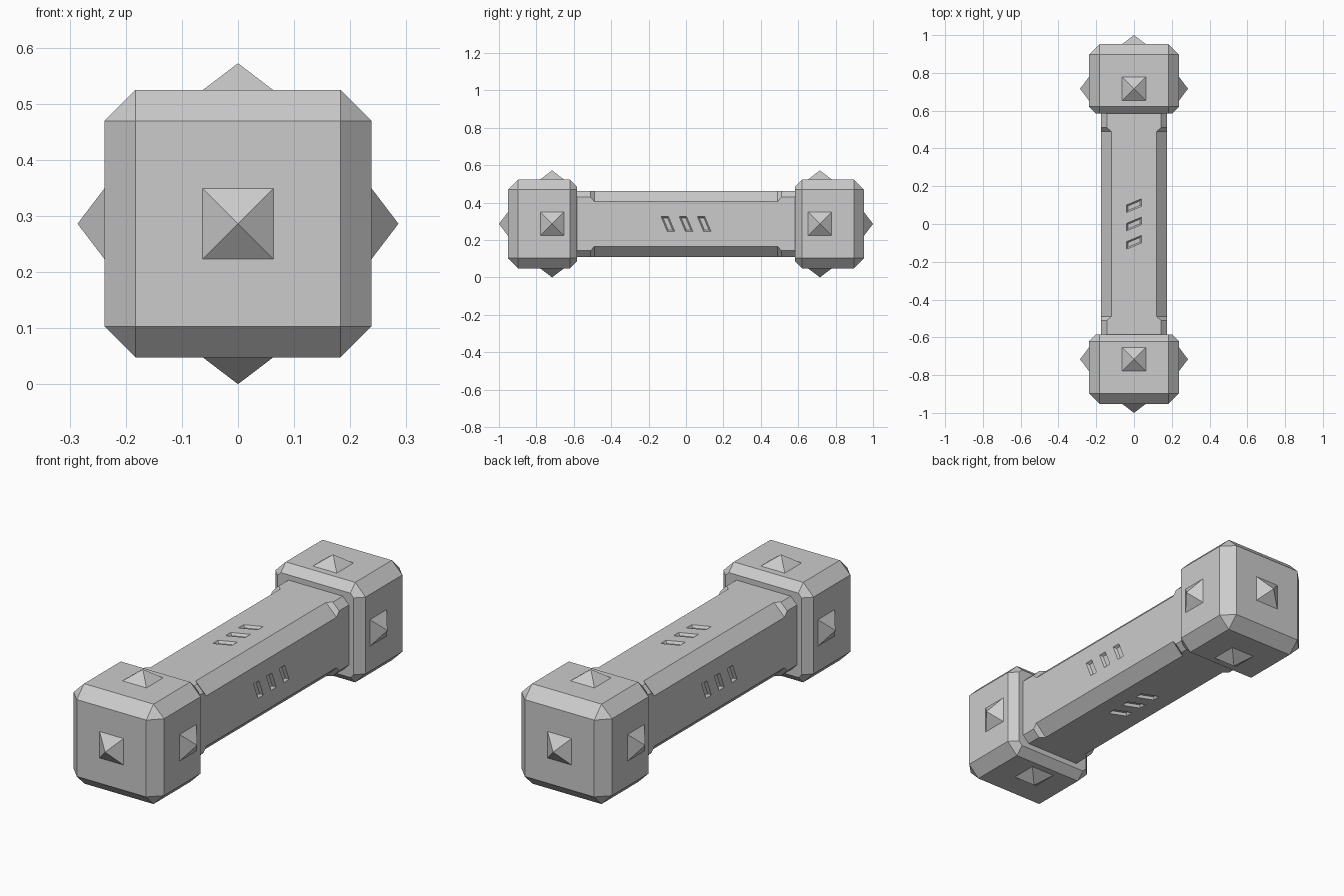
import bpy, bmesh, math
from mathutils import Matrix, Vector

cube = bpy.data.objects.get("Cube")
if cube:
    bpy.data.objects.remove(cube, do_unlink=True)

MID = 0.286          # height of the long axis
HALF = 0.238         # half width of an end block
SHAFT = 0.176        # half width of the handle

grey = bpy.data.materials.new("stone grey")
grey.use_nodes = True
colour = (0.6, 0.6, 0.6, 1)
grey.diffuse_color = colour
grey.node_tree.nodes["Principled BSDF"].inputs["Base Color"].default_value = colour


def make(name, bm):
    bmesh.ops.recalc_face_normals(bm, faces=bm.faces)
    mesh = bpy.data.meshes.new(name)
    bm.to_mesh(mesh)
    bm.free()
    mesh.materials.append(grey)
    obj = bpy.data.objects.new(name, mesh)
    obj.location.z = MID
    bpy.context.collection.objects.link(obj)
    return obj


def mirror_ends(obj):
    mod = obj.modifiers.new("Other end", 'MIRROR')
    mod.use_axis = (False, True, False)


def octagon(bm, y, half, cut):
    # square ring around the long axis with cut corners
    k = half - cut
    ring = [(k, half), (half, k), (half, -k), (k, -half),
            (-k, -half), (-half, -k), (-half, k), (-k, half)]
    return [bm.verts.new((x, y, z)) for x, z in ring]


# End blocks: chamfered box, the inner chamfer cut short by the handle side
bm = bmesh.new()
inner = HALF - 0.055
octagon(bm, -0.897, HALF, 0.055)
octagon(bm, -0.621, HALF, 0.055)
octagon(bm, -0.584, 0.201, 0.201 - inner)
for x in (-inner, inner):
    for z in (-inner, inner):
        bm.verts.new((x, -0.952, z))
bmesh.ops.convex_hull(bm, input=bm.verts)
bmesh.ops.dissolve_limit(bm, angle_limit=0.01, verts=bm.verts, edges=bm.edges)
mirror_ends(make("end_block", bm))

# Pyramid studs on the five outer faces of each block
bm = bmesh.new()
block_centre = Vector((0, -0.716, 0))
pyramid = Matrix.Translation((0, 0, 0.024)) @ Matrix.Rotation(math.pi / 4, 4, 'Z')
for direction, reach in (((1, 0, 0), HALF), ((-1, 0, 0), HALF), ((0, 0, 1), HALF),
                         ((0, 0, -1), HALF), ((0, -1, 0), 0.236)):
    d = Vector(direction)
    turn = Matrix.Identity(4) if d.z else d.to_track_quat('Z', 'Y').to_matrix().to_4x4()
    if d.z < 0:
        turn = Matrix.Rotation(math.pi, 4, 'X')
    place = Matrix.Translation(block_centre + d * reach) @ turn
    bmesh.ops.create_cone(bm, cap_ends=True, segments=4, radius1=0.063 * math.sqrt(2),
                          radius2=0, depth=0.048, matrix=place @ pyramid)
mirror_ends(make("studs", bm))

# Handle: octagonal loft, corners cut deeper between the two collars
bm = bmesh.new()
rings = [octagon(bm, y, SHAFT, cut) for y, cut in
         ((-0.6, 0.033), (-0.51, 0.033), (-0.49, 0.056),
          (0.49, 0.056), (0.51, 0.033), (0.6, 0.033))]
for a, b in zip(rings, rings[1:]):
    for i in range(8):
        j = (i + 1) % 8
        bm.faces.new((a[i], a[j], b[j], b[i]))
bm.faces.new(rings[0])
bm.faces.new(rings[-1])
handle = make("handle", bm)

# Slanted grip slots, three on each side of the handle
bm = bmesh.new()
for side in range(4):
    spin = Matrix.Rotation(side * math.pi / 2, 3, 'Y')
    for y in (-0.097, 0, 0.097):
        levels = []
        for z, wide, long in ((0.012, 0.028, 0.048), (-0.012, 0.012, 0.032)):
            corners = ((-long, -wide), (long, -wide), (long, wide), (-long, wide))
            levels.append([bm.verts.new(spin @ Vector((u, y + v + 0.42 * u, SHAFT + z)))
                           for u, v in corners])
        low, high = levels
        bm.faces.new(low)
        bm.faces.new(high)
        for i in range(4):
            j = (i + 1) % 4
            bm.faces.new((low[i], low[j], high[j], high[i]))
cutter = make("slot_cutter", bm)
cutter.hide_render = True
cutter.hide_viewport = True
cut = handle.modifiers.new("Slots", 'BOOLEAN')
cut.operation = 'DIFFERENCE'
cut.solver = 'EXACT'
cut.object = cutter
